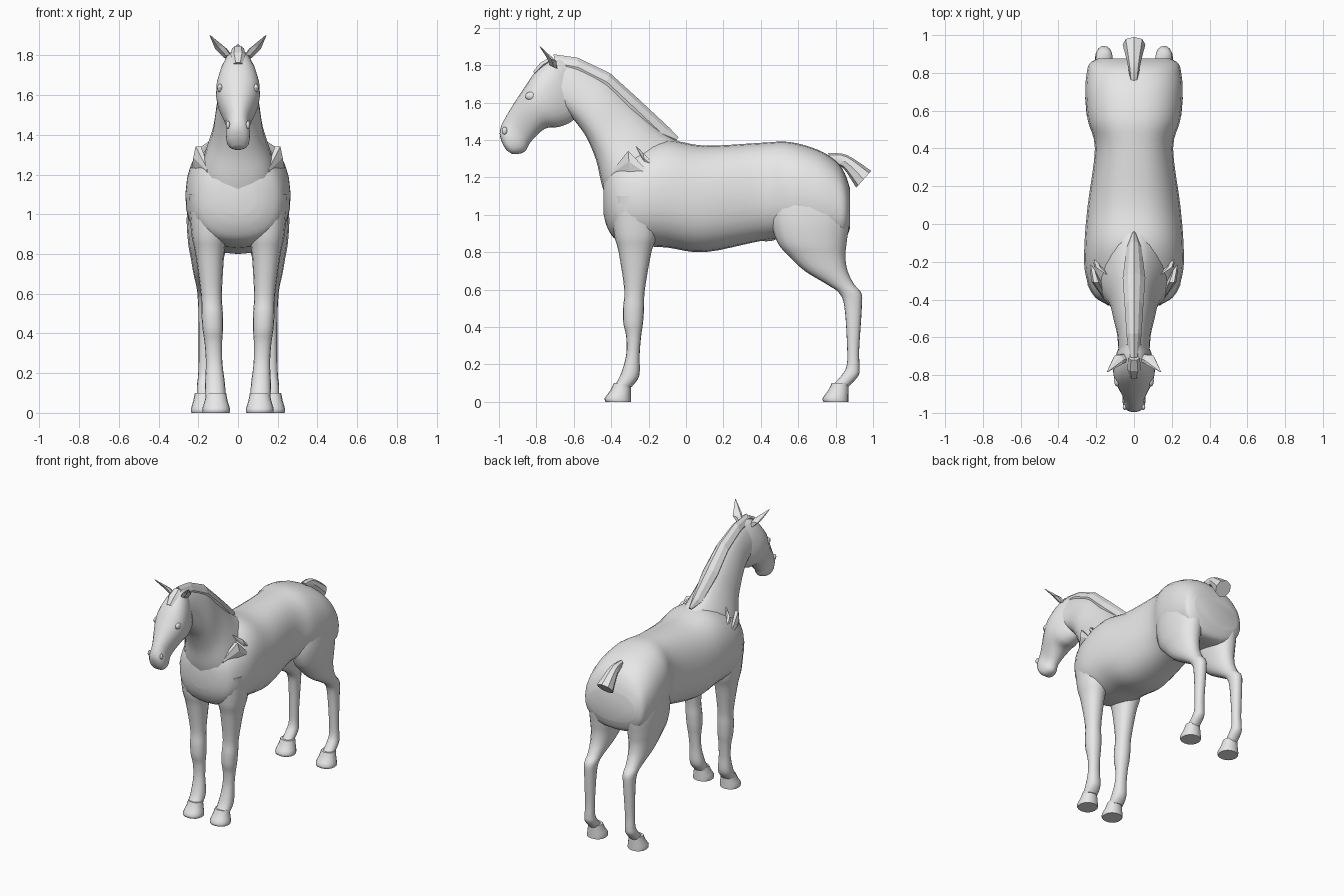
import bpy, bmesh, math
from mathutils import Vector, Matrix

cube = bpy.data.objects.get("Cube")
if cube:
    bpy.data.objects.remove(cube, do_unlink=True)

coat = bpy.data.materials.new("plain_grey")
coat.use_nodes = True
grey = (0.8, 0.8, 0.8, 1)
coat.diffuse_color = grey
coat.node_tree.nodes["Principled BSDF"].inputs["Base Color"].default_value = grey


def add_object(name, bm, crease):
    """Turn a bmesh into an object; a crease angle makes it smooth, None keeps it faceted."""
    bmesh.ops.recalc_face_normals(bm, faces=bm.faces)
    mesh = bpy.data.meshes.new(name)
    bm.to_mesh(mesh)
    bm.free()
    mesh.materials.append(coat)
    if crease:
        mesh.shade_smooth()
        mesh.set_sharp_from_angle(angle=math.radians(crease))
    bpy.context.collection.objects.link(bpy.data.objects.new(name, mesh))


def spline(before, start, end, after, t):
    """Catmull-Rom blend of four section tuples."""
    blended = []
    for p, q, r, s in zip(before, start, end, after):
        linear, square, cubic = r - p, 2 * p - 5 * q + 4 * r - s, 3 * (q - r) + s - p
        blended.append(q + (linear * t + square * t ** 2 + cubic * t ** 3) / 2)
    return blended


def signed_power(value, exponent):
    return math.copysign(abs(value) ** exponent, value)


def loft(name, rings, sides=16, steps=4, power=2.2, taper=0, side=1, crease=45):
    """Skin sections (x, half width, y1, z1, y2, z2): points 1 and 2 are the section's two edges."""
    last = len(rings) - 1
    dense = []
    for i in range(last):
        around = [rings[min(max(i + k, 0), last)] for k in (-1, 0, 1, 2)]
        dense += [spline(*around, k / steps) for k in range(steps)]
    dense.append(rings[last])
    bm = bmesh.new()
    loops = []
    for x, half, y1, z1, y2, z2 in dense:
        first, second = Vector((0, y1, z1)), Vector((0, y2, z2))
        middle, arm = (first + second) / 2, (first - second) / 2
        loop = []
        for k in range(sides):
            angle = math.tau * k / sides
            across = signed_power(math.cos(angle), 2 / power)
            along = signed_power(math.sin(angle), 2 / power)
            point = middle + arm * along
            point.x = side * (x + half * across * (1 - taper * along))
            loop.append(bm.verts.new(point))
        loops.append(loop)
    for lower, upper in zip(loops, loops[1:]):
        for k in range(sides):
            following = (k + 1) % sides
            bm.faces.new((lower[k], lower[following], upper[following], upper[k]))
    bm.faces.new(loops[0])
    bm.faces.new(loops[-1])
    add_object(name, bm, crease)


def centred(rings):
    """Place sections on the middle plane."""
    return [(0, *ring) for ring in rings]


def bead(name, centre, size):
    """Small flattened ball, used for eyes and nostrils."""
    bm = bmesh.new()
    placing = Matrix.Translation(centre) @ Matrix.Diagonal((*size, 1))
    bmesh.ops.create_uvsphere(bm, u_segments=12, v_segments=8, radius=1, matrix=placing)
    add_object(name, bm, 45)


def leg(name, rows, x, lean, thickness, side):
    """Leg from rows of height, front edge and back edge; its width follows its depth."""
    rings = []
    for z, front, back in rows:
        half = .02 + thickness * (back - front) / 2
        rings.append((x + lean * z, half, front, z, back, z))
    loft(name, rings, side=side)


def hoof(name, x, toe, side):
    """Flared hoof that narrows and slopes back towards the pastern."""
    length = .14
    rings = []
    for z, scale in ((0, .97), (.02, 1), (.06, .83), (.1, .72)):
        front = toe + length * 1.25 * (1 - scale)
        rings.append((x, length / 2 * scale, front, z, toe + length, z))
    loft(name, rings, steps=2, side=side)


# Torso: y, top, bottom, half width
torso = [(-.44, 1.2, 1, .09), (-.42, 1.25, .93, .155), (-.37, 1.31, .865, .22),
         (-.25, 1.36, .835, .26), (-.1, 1.4, .825, .262), (.1, 1.37, .8, .245),
         (.4, 1.385, .86, .207), (.55, 1.39, .87, .245), (.7, 1.35, .85, .258),
         (.8, 1.29, .84, .25), (.85, 1.22, .86, .235), (.877, 1.14, .93, .19)]
loft("torso", centred([(w, y, top, y, low) for y, top, low, w in torso]),
     sides=28, power=2.35, taper=.04)

# Neck: half width, crest point, throat point
neck = [(.08, -.7, 1.82, -.63, 1.54), (.085, -.58, 1.8, -.585, 1.49),
        (.105, -.42, 1.72, -.53, 1.41), (.125, -.28, 1.59, -.48, 1.29),
        (.17, -.12, 1.44, -.45, 1.16), (.19, .02, 1.365, -.41, 1.04)]
loft("neck", centred(neck), sides=20, taper=.3)

# Head: half width, brow point, jaw point
head = [(.05, -.65, 1.83, -.58, 1.55), (.082, -.72, 1.83, -.61, 1.5),
        (.108, -.8, 1.77, -.68, 1.47), (.105, -.865, 1.68, -.755, 1.46),
        (.06, -.96, 1.53, -.83, 1.39), (.061, -.995, 1.45, -.86, 1.34),
        (.053, -.985, 1.39, -.9, 1.325), (.03, -.96, 1.345, -.93, 1.325)]
loft("head", centred(head), sides=20, taper=-.05)

# Mane: rides on the neck's crest, widest before the withers
mane = []
for (_, y1, z1, y2, z2), half in zip(neck, (.03, .04, .05, .06, .04)):
    crest, throat = Vector((y1, z1)), Vector((y2, z2))
    outward = (crest - throat).normalized()
    mane.append((half, *(crest + outward * .04), *(crest - outward * .06)))
mane.append((.01, -.04, 1.415, -.06, 1.39))
loft("mane", centred(mane), sides=8, steps=1, power=1.6, taper=.25, crease=None)

# Forelock
forelock = [(.03, -.72, 1.85, -.7, 1.82), (.038, -.78, 1.815, -.75, 1.79),
            (.022, -.82, 1.765, -.8, 1.75)]
loft("forelock", centred(forelock), sides=6, steps=1, crease=None)

# Docked tail with a blunt flared end
tail = [(.022, .76, 1.33, .79, 1.26), (.035, .86, 1.32, .84, 1.25), (.06, .99, 1.235, .91, 1.145)]
loft("tail", centred(tail), sides=8, crease=35)

# Sheath under the belly
bead("sheath", (0, .43, .91), (.05, .09, .052))

# Leg rows: height, front edge, back edge
front_rows = [(1.1, -.4, -.14), (.9, -.385, -.155), (.8, -.36, -.185), (.6, -.33, -.22),
              (.5, -.337, -.224), (.42, -.335, -.23), (.35, -.32, -.24), (.25, -.32, -.248),
              (.14, -.352, -.25), (.08, -.39, -.29)]
hind_rows = [(1.2, .5, .83), (1, .455, .873), (.86, .485, .86), (.78, .55, .852),
             (.7, .635, .864), (.63, .75, .898), (.58, .82, .938), (.5, .848, .94),
             (.28, .862, .926), (.19, .858, .928), (.14, .83, .922), (.08, .775, .868)]

# Ear and shoulder tufts: pointed slips of a few flat faces
ear = [(.048, .024, -.73, 1.8, -.685, 1.78), (.085, .03, -.75, 1.845, -.69, 1.82),
       (.14, .003, -.784, 1.9, -.778, 1.9)]
upper_tuft = [(.14, .004, -.27, 1.37, -.265, 1.36), (.19, .02, -.23, 1.335, -.22, 1.27),
              (.222, .006, -.14, 1.24, -.145, 1.23)]
lower_tuft = [(.15, .01, -.4, 1.23, -.4, 1.21), (.2, .025, -.31, 1.35, -.3, 1.22),
              (.235, .006, -.17, 1.2, -.18, 1.19)]
slips = {"ear": ear, "upper_shoulder_tuft": upper_tuft, "lower_shoulder_tuft": lower_tuft}

# Paired parts
for label, side in (("left", 1), ("right", -1)):
    leg(f"{label}_front_leg", front_rows, x=.11, lean=.04, thickness=.6, side=side)
    leg(f"{label}_hind_leg", hind_rows, x=.17, lean=-.02, thickness=.42, side=side)
    hoof(f"{label}_front_hoof", x=.11, toe=-.435, side=side)
    hoof(f"{label}_hind_hoof", x=.167, toe=.73, side=side)
    for part, rings in slips.items():
        loft(f"{label}_{part}", rings, sides=6, steps=1, side=side, crease=None)
    bead(f"{label}_eye", (side * .09, -.83, 1.635), (.015, .03, .022))
    bead(f"{label}_nostril", (side * .05, -.97, 1.45), (.01, .015, .02))
